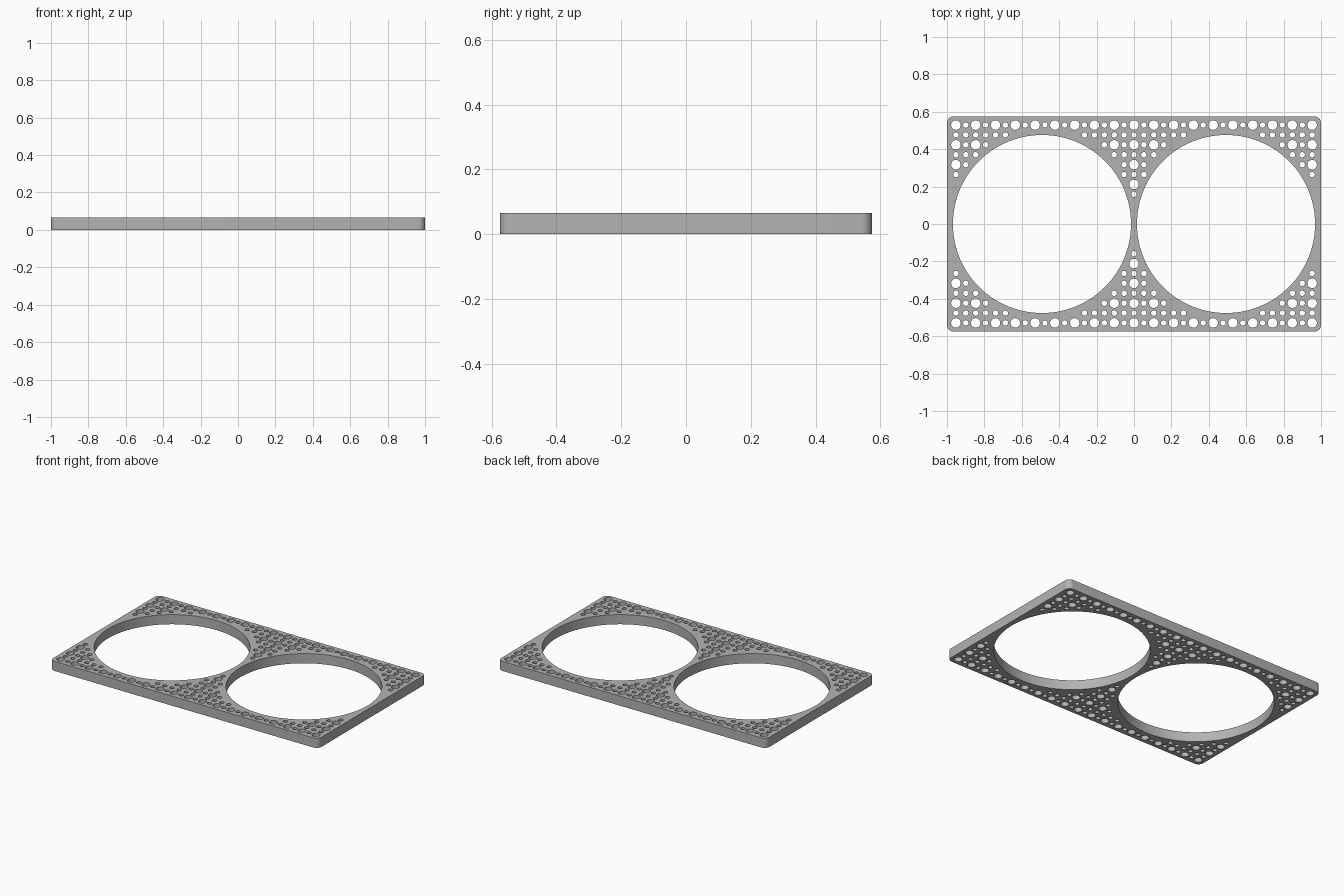
import bpy
import bmesh
from math import cos, sin, pi, hypot

HALF_X, HALF_Y, HEIGHT, CORNER = 1.0, 0.575, 0.065, 0.035
RING_X, RING_R = 0.492, 0.476          # two large openings
STEP, BIG_R, SMALL_R = 0.0529, 0.0255, 0.0145   # perforation grid
MARGIN = 0.019                         # least wall between hole and opening

if "Cube" in bpy.data.objects:
    bpy.data.objects.remove(bpy.data.objects["Cube"])


def arc(cx, cy, r, start, sweep, n):
    return [(cx + r * cos(start + sweep * k / n), cy + r * sin(start + sweep * k / n))
            for k in range(n)]


def circle(cx, cy, r, n):
    return arc(cx, cy, r, 0, 2 * pi, n)


# Outer outline with rounded corners
outline = []
for k, (sx, sy) in enumerate([(1, 1), (-1, 1), (-1, -1), (1, -1)]):
    outline += arc(sx * (HALF_X - CORNER), sy * (HALF_Y - CORNER), CORNER,
                   k * pi / 2, pi / 2 * 9 / 8, 9)
loops = [outline]

# Two large round openings
for side in (-1, 1):
    loops.append(circle(side * RING_X, 0, RING_R, 128))

# Perforations: large on even grid points, small between, clear of the openings
for i in range(-18, 19):
    for j in range(-10, 11):
        r = BIG_R if i % 2 == 0 and j % 2 == 0 else SMALL_R
        x, y = i * STEP, j * STEP
        if hypot(abs(x) - RING_X, y) - RING_R - r > MARGIN:
            loops.append(circle(x, y, r, 24))

# Filled and extruded profile
curve = bpy.data.curves.new("perforated_plate", 'CURVE')
curve.dimensions = '2D'
curve.fill_mode = 'BOTH'
curve.extrude = HEIGHT / 2
for pts in loops:
    spline = curve.splines.new('POLY')
    spline.points.add(len(pts) - 1)
    for p, (x, y) in zip(spline.points, pts):
        p.co = (x, y, 0, 1)
    spline.use_cyclic_u = True

plate = bpy.data.objects.new("perforated_plate", curve)
bpy.context.collection.objects.link(plate)
bpy.ops.object.select_all(action='DESELECT')
plate.select_set(True)
bpy.context.view_layer.objects.active = plate
bpy.ops.object.convert(target='MESH')
plate = bpy.context.view_layer.objects.active
plate.name = "perforated_plate"

# Weld caps to walls and stand the plate on the ground
bm = bmesh.new()
bm.from_mesh(plate.data)
bmesh.ops.remove_doubles(bm, verts=bm.verts, dist=0.0001)
bmesh.ops.translate(bm, verts=bm.verts, vec=(0, 0, HEIGHT / 2))
bmesh.ops.recalc_face_normals(bm, faces=bm.faces)
bm.to_mesh(plate.data)
bm.free()

# Plain grey finish
grey = bpy.data.materials.new("light_grey")
grey.use_nodes = True
colour = (0.45, 0.45, 0.45, 1)
grey.diffuse_color = colour
grey.node_tree.nodes["Principled BSDF"].inputs["Base Color"].default_value = colour
plate.data.materials.clear()
plate.data.materials.append(grey)
bpy.ops.object.shade_smooth_by_angle(angle=pi / 6)
